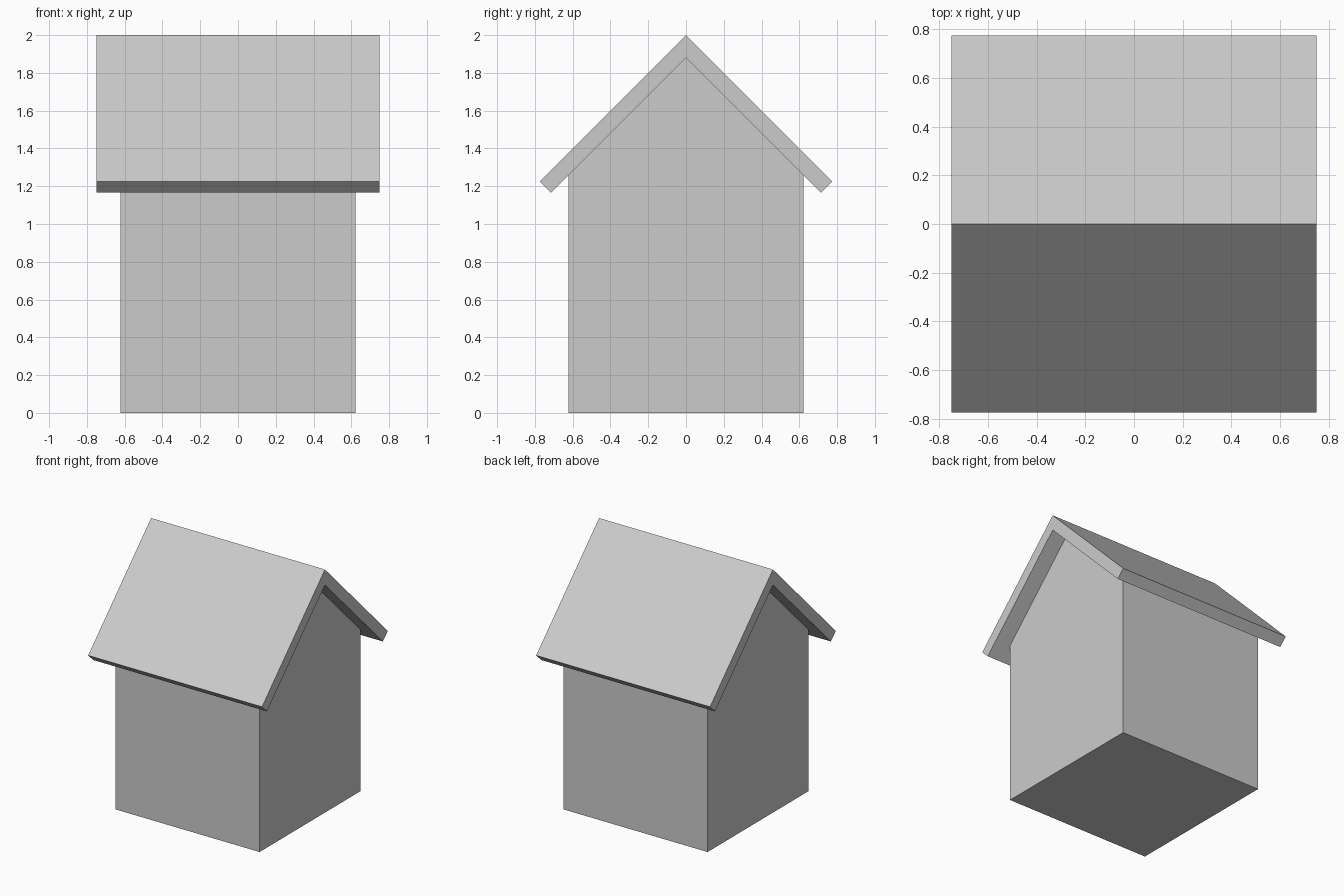
import bpy
import bmesh

if "Cube" in bpy.data.objects:
    bpy.data.objects.remove(bpy.data.objects["Cube"])


def extrude_profile(name, half, half_length):
    """Mirror a half profile (y, z) about y = 0 and extrude it along x."""
    outline = half + [(-y, z) for y, z in reversed(half) if y > 0]
    bm = bmesh.new()
    face = bm.faces.new([bm.verts.new((-half_length, y, z)) for y, z in outline])
    ext = bmesh.ops.extrude_face_region(bm, geom=[face])
    verts = [g for g in ext["geom"] if isinstance(g, bmesh.types.BMVert)]
    bmesh.ops.translate(bm, verts=verts, vec=(2 * half_length, 0, 0))
    bmesh.ops.recalc_face_normals(bm, faces=bm.faces)
    mesh = bpy.data.meshes.new(name)
    bm.to_mesh(mesh)
    bm.free()
    obj = bpy.data.objects.new(name, mesh)
    bpy.context.collection.objects.link(obj)
    return obj


# House body with gabled ends
extrude_profile("house_body", [(0.622, 0), (0.622, 1.258), (0, 1.88)], 0.622)


# Overhanging roof: a folded slab, closed along its underside ridge
def make_roof():
    half_outer = [(0.775, 1.225), (0, 2.0)]
    half_inner = [(0, 1.88), (0.714, 1.166)]
    bm = bmesh.new()
    loop = half_inner + half_outer + [(-0.775, 1.225), (-0.714, 1.166)]
    face = bm.faces.new([bm.verts.new((-0.75, y, z)) for y, z in loop])
    ext = bmesh.ops.extrude_face_region(bm, geom=[face])
    verts = [g for g in ext["geom"] if isinstance(g, bmesh.types.BMVert)]
    bmesh.ops.translate(bm, verts=verts, vec=(1.5, 0, 0))
    bmesh.ops.recalc_face_normals(bm, faces=bm.faces)
    mesh = bpy.data.meshes.new("roof")
    bm.to_mesh(mesh)
    bm.free()
    bpy.context.collection.objects.link(bpy.data.objects.new("roof", mesh))


make_roof()
